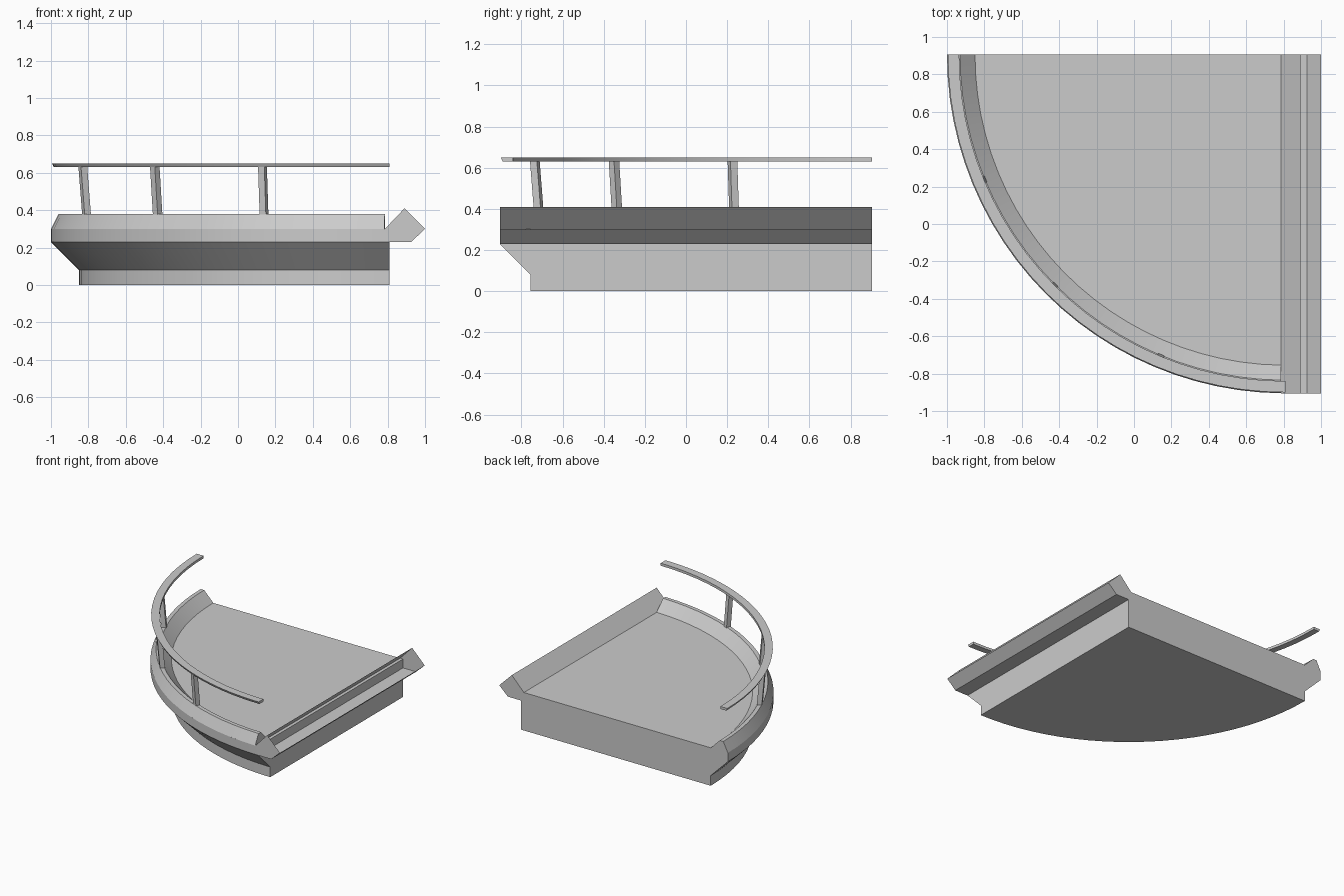
import bpy, bmesh
from math import sin, cos, pi, radians
from mathutils import Vector

if "Cube" in bpy.data.objects:
    bpy.data.objects.remove(bpy.data.objects["Cube"])

GREY = (0.6, 0.6, 0.6, 1)
stone = bpy.data.materials.new("plain grey")
stone.use_nodes = True
stone.diffuse_color = GREY
stone.node_tree.nodes["Principled BSDF"].inputs["Base Color"].default_value = GREY

CX, CY = 0.81, 0.905          # pivot corner of the quarter circle
SEGMENTS = 24


def polar(r, z, a):
    return Vector((CX - r * cos(a), CY - r * sin(a), z))


def finish(name, bm, smooth=False):
    bmesh.ops.remove_doubles(bm, verts=bm.verts, dist=0.0001)
    bmesh.ops.recalc_face_normals(bm, faces=bm.faces)
    mesh = bpy.data.meshes.new(name)
    bm.to_mesh(mesh)
    bm.free()
    mesh.materials.append(stone)
    obj = bpy.data.objects.new(name, mesh)
    bpy.context.collection.objects.link(obj)
    if smooth:
        bpy.ops.object.select_all(action="DESELECT")
        obj.select_set(True)
        bpy.context.view_layer.objects.active = obj
        bpy.ops.object.shade_smooth_by_angle(angle=radians(25))
    return obj


def sweep(name, profile, end=pi / 2, closed=True):
    """Turn a radius/height profile through the quarter circle and cap its ends."""
    bm = bmesh.new()
    rings = [[bm.verts.new(polar(r, z, end * i / SEGMENTS)) for r, z in profile]
             for i in range(SEGMENTS + 1)]
    n = len(profile)
    for a, b in zip(rings, rings[1:]):
        for j in range(n if closed else n - 1):
            k = (j + 1) % n
            if profile[j][0] == 0 and profile[k][0] == 0:
                continue
            bm.faces.new((a[j], a[k], b[k], b[j]))
    bm.faces.new(rings[0])
    bm.faces.new(rings[-1])
    return finish(name, bm, smooth=True)


# Platform with flared underside
sweep("platform", [(0, 0), (1.66, 0), (1.66, 0.08), (1.81, 0.23),
                   (1.81, 0.30), (0, 0.30)])

# Raised kerb, stopping just short of the side gutter
sweep("kerb", [(1.81, 0.30), (1.77, 0.38), (1.74, 0.38), (1.66, 0.30)],
      end=pi / 2 - 0.0143, closed=False)

# Handrail
sweep("handrail", [(1.745, 0.63), (1.795, 0.63), (1.805, 0.65), (1.745, 0.65)])

# Side gutter: angled channel open on its upper outer slope
bm = bmesh.new()
section = [(0.89, 0.41), (0.785, 0.30), (0.81, 0.23), (0.925, 0.23), (1.0, 0.30)]
front, back = [[bm.verts.new((x, y, z)) for x, z in section] for y in (-CY, CY)]
for j in range(len(section) - 1):
    bm.faces.new((front[j], front[j + 1], back[j + 1], back[j]))
bm.faces.new(front)
bm.faces.new(back)
finish("side_gutter", bm)

# Square posts leaning slightly outward
HALF = 0.018
for number, degrees in enumerate((22.5, 45, 67.5), 1):
    a = radians(degrees)
    out = Vector((-cos(a), -sin(a), 0)) * HALF
    side = Vector((sin(a), -cos(a), 0)) * HALF
    bm = bmesh.new()
    low, high = [[bm.verts.new(polar(r, z, a) + out * u + side * v)
                  for u, v in ((-1, -1), (1, -1), (1, 1), (-1, 1))]
                 for r, z in ((1.753, 0.375), (1.775, 0.635))]
    bm.faces.new(low)
    bm.faces.new(high)
    for j in range(4):
        k = (j + 1) % 4
        bm.faces.new((low[j], low[k], high[k], high[j]))
    finish(f"rail_post_{number}", bm)
